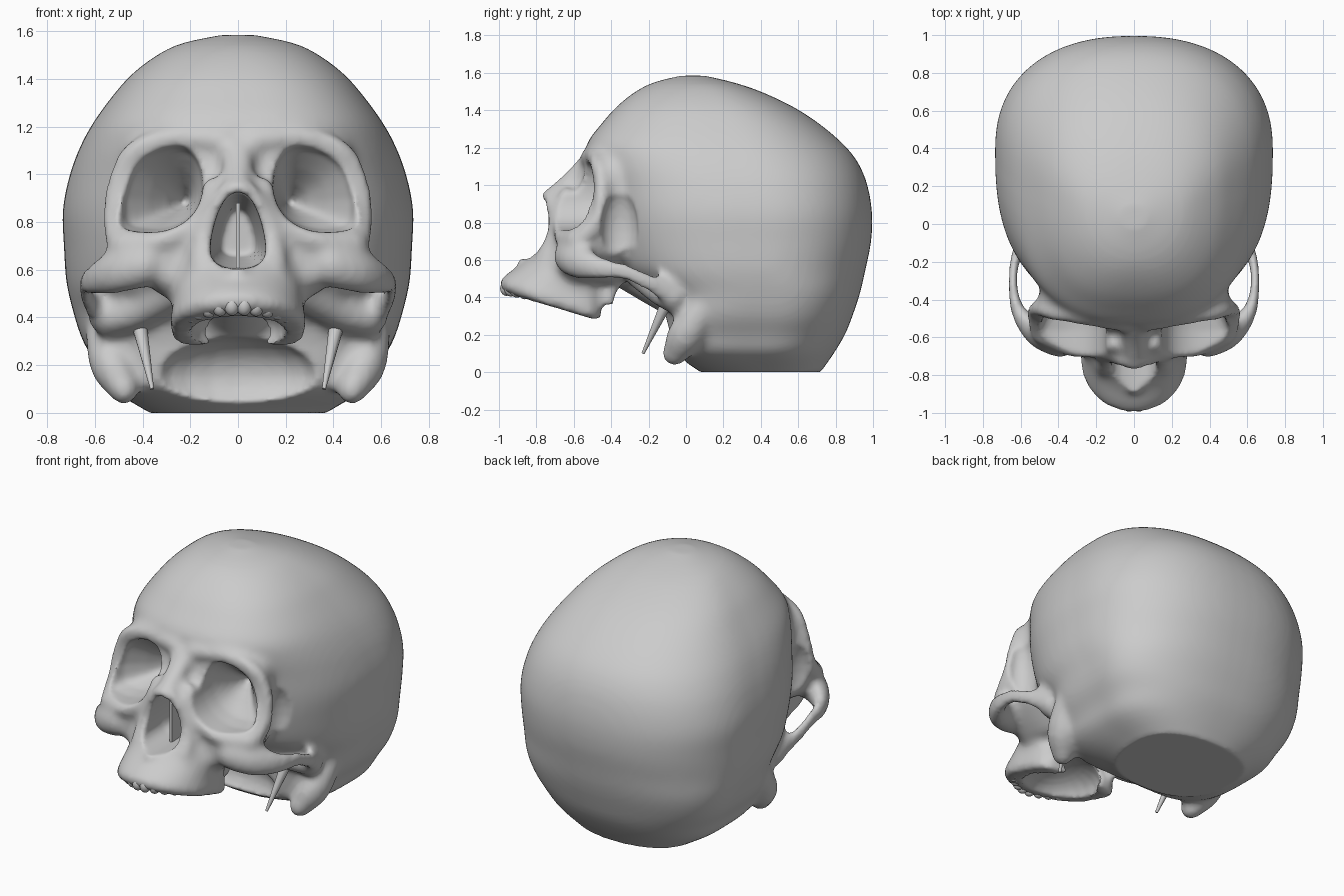
import bpy, bmesh, math
from mathutils import Vector, Matrix

if "Cube" in bpy.data.objects:
    bpy.data.objects.remove(bpy.data.objects["Cube"])

bone = bpy.data.materials.new("bone_grey")
bone.use_nodes = True
bone.diffuse_color = (0.6, 0.6, 0.6, 1)
bone.node_tree.nodes["Principled BSDF"].inputs["Base Color"].default_value = bone.diffuse_color


def spline(points, steps):
    """Catmull-Rom through tuples of equal length."""
    pts = [Vector(p) for p in points]
    out = []
    for i in range(len(pts) - 1):
        a, b, c, d = pts[max(i - 1, 0)], pts[i], pts[i + 1], pts[min(i + 2, len(pts) - 1)]
        for k in range(steps):
            t = k / steps
            out.append(b + (c - a) * (t / 2) + (2 * a - 5 * b + 4 * c - d) * (t * t / 2)
                       + (3 * b - a - 3 * c + d) * (t ** 3 / 2))
    return out + [pts[-1]]


def skin_rings(bm, rings):
    """Join rings of positions into a capped solid."""
    rows = [[bm.verts.new(p) for p in ring] for ring in rings]
    n = len(rows[0])
    for low, high in zip(rows, rows[1:]):
        for i in range(n):
            j = (i + 1) % n
            bm.faces.new((low[i], low[j], high[j], high[i]))
    bm.faces.new(rows[0][::-1])
    bm.faces.new(rows[-1])


def stack(bm, levels, mid, back_pow, tilt=0):
    """Horizontal slices: height, front y, back y, half width, front squareness."""
    rings = []
    for z, front, back, half, front_pow in spline(levels, 4):
        centre = front + mid * (back - front)
        ring = []
        for i in range(64):
            a = math.tau * i / 64
            c, s = math.cos(a), math.sin(a)
            p = 2 / (front_pow if s < 0 else back_pow)
            y = centre + math.copysign(abs(s) ** p, s) * (centre - front if s < 0 else back - centre)
            ring.append((math.copysign(abs(c) ** p, c) * half, y, z - tilt * (y + 0.75)))
        rings.append(ring)
    skin_rings(bm, rings)


def ball(bm, centre, size):
    m = Matrix.Translation(centre) @ Matrix.Diagonal((*size, 1))
    bmesh.ops.create_uvsphere(bm, u_segments=20, v_segments=12, radius=1, matrix=m)


def ridge(bm, points, squash=(1, 1, 1)):
    """Mirrored bar with round ends through points of x, y, z, radius."""
    path = spline(points, 5)
    spots = [(p.xyz, p.w) for p in path]
    caps = []
    for end, inner in ((path[0], path[1]), (path[-1], path[-2])):
        out = (end.xyz - inner.xyz).normalized()
        caps.append([(end.xyz + out * end.w * math.sin(a), end.w * math.cos(a)) for a in (.45, .9, 1.3)])
    spots = caps[0][::-1] + spots + caps[1]
    rings, u = [], Vector((.3, .5, .8))
    for i, (centre, radius) in enumerate(spots):
        along = (spots[min(i + 1, len(spots) - 1)][0] - spots[max(i - 1, 0)][0]).normalized()
        u = (u - along * u.dot(along)).normalized()
        v = along.cross(u)
        ring = []
        for k in range(14):
            a = math.tau * k / 14
            offset = (u * math.cos(a) + v * math.sin(a)) * radius
            ring.append([c + o * q for c, o, q in zip(centre, offset, squash)])
        rings.append(ring)
    skin_rings(bm, rings)
    if any(abs(p[0]) > .001 for p in points):
        skin_rings(bm, [[(-x, y, z) for x, y, z in ring[::-1]] for ring in rings])


def finish(bm, name):
    bmesh.ops.recalc_face_normals(bm, faces=bm.faces)
    mesh = bpy.data.meshes.new(name)
    bm.to_mesh(mesh)
    bm.free()
    ob = bpy.data.objects.new(name, mesh)
    bpy.context.collection.objects.link(ob)
    mesh.materials.append(bone)
    return ob


def smooth(ob):
    bpy.ops.object.select_all(action="DESELECT")
    ob.select_set(True)
    bpy.context.view_layer.objects.active = ob
    bpy.ops.object.shade_smooth_by_angle(angle=math.radians(50))


skull = bmesh.new()
# Braincase
stack(skull, [(-.05, .1, .68, .3, 2.3), (0, .08, .72, .37, 2.5), (.1, -.07, .79, .53, 4),
              (.2, -.1, .85, .59, 4), (.3, -.11, .89, .65, 4), (.42, -.17, .93, .69, 3.2),
              (.55, -.36, .96, .72, 2.6), (.7, -.42, .99, .73, 2.6), (.85, -.45, .995, .735, 2.6),
              (1, -.48, .97, .705, 2.6), (1.12, -.52, .92, .66, 2.6), (1.22, -.53, .84, .605, 2.6),
              (1.33, -.45, .71, .525, 2.6), (1.42, -.37, .57, .445, 2.5), (1.5, -.27, .4, .34, 2.3),
              (1.55, -.17, .25, .235, 2), (1.585, -.03, .1, .07, 2)], .58, 2.3)
# Face block behind the sockets
stack(skull, [(.48, -.68, -.3, .3, 3), (.55, -.71, -.25, .4, 3), (.62, -.7, -.2, .48, 3),
              (.7, -.69, -.15, .52, 3), (.8, -.66, -.15, .53, 2.8), (.95, -.58, -.15, .505, 2.6),
              (1.08, -.54, -.15, .49, 2.6), (1.17, -.51, -.1, .43, 2.4), (1.26, -.43, -.1, .3, 2)], .4, 2.5)
# Upper jaw, sloping down to the back
stack(skull, [(.36, -.97, -.46, .28, 2.1), (.4, -1, -.45, .285, 2.1), (.46, -.96, -.45, .275, 2.1),
              (.54, -.88, -.45, .27, 2.1), (.62, -.82, -.45, .26, 2.1), (.72, -.76, -.45, .24, 2.1)],
      .55, 5, tilt=.3)
# Cheekbone and arch
ridge(skull, [(.4, -.62, .62, .09), (.52, -.57, .59, .085), (.61, -.47, .56, .06), (.64, -.34, .54, .045),
              (.635, -.22, .49, .045), (.6, -.1, .43, .055)], (.6, 1, 1.1))
# Brow and outer socket rim
ridge(skull, [(.06, -.53, 1.14, .045), (.28, -.495, 1.155, .04), (.43, -.465, 1.1, .045),
              (.505, -.45, .98, .04), (.525, -.47, .82, .045), (.49, -.57, .7, .06)])
# Lower socket rim
ridge(skull, [(.49, -.59, .71, .05), (.33, -.665, .72, .04), (.18, -.67, .8, .04), (.11, -.64, .95, .04)])
# Nose bridge, opening sides and spine
ridge(skull, [(0, -.53, 1.1, .06), (0, -.62, 1.02, .05), (0, -.745, .935, .035)], (1.3, 1, 1))
ridge(skull, [(.04, -.73, .94, .035), (.1, -.7, .85, .045), (.145, -.7, .72, .05), (.15, -.75, .6, .06)])
ridge(skull, [(0, -.78, .58, .05), (0, -.89, .61, .025)])
# Bumps behind the ears
ridge(skull, [(.57, .08, .32, .08), (.53, 0, .2, .1), (.48, -.06, .1, .07)], (.9, 1, 1))
# Underside: central base, joint knobs, plates behind the palate, ear region
ridge(skull, [(0, -.36, .6, .13), (0, -.16, .47, .12), (0, 0, .38, .12)], (1.3, 1, 1))
ridge(skull, [(.17, -.38, .55, .06), (.19, -.4, .46, .05), (.21, -.41, .38, .035)], (.6, 1, 1))
ridge(skull, [(.25, -.24, .53, .09), (.42, -.13, .43, .08), (.55, -.07, .4, .08)])
skull = finish(skull, "skull")

# Cutter for the hollows
cut = bmesh.new()
socket = [(.505, .9), (.495, .79), (.42, .76), (.3, .765), (.2, .82), (.15, .92),
          (.16, 1.05), (.23, 1.13), (.36, 1.115), (.46, 1.04)]
nose = [(0, .6), (.07, .61), (.115, .65), (.115, .74), (.08, .86), (.03, .925)]
nose += [(-x, z) for x, z in nose[:0:-1]]


def funnel(outline, apex, depths):
    """Outline in x and z, shrinking towards an apex at each depth."""
    loop = spline(outline + outline[:1], 3)[:-1]
    skin_rings(cut, [[(apex[0] + (x - apex[0]) * s, y, apex[1] + (z - apex[1]) * s)
                      for x, z in loop] for y, s in depths])


for side in (1, -1):
    funnel([(side * x, z) for x, z in socket], (side * .21, .88),
           [(-.9, 1), (-.56, 1), (-.47, .88), (-.38, .57), (-.29, .3), (-.2, .08)])
    # Hollow of the temple, inside the arch
    ball(cut, (side * .54, -.355, .75), (.085, .1, .23))
funnel(nose, (0, .74), [(-1.1, 1), (-.6, .95), (-.3, .6)])
ball(cut, (0, -.66, .34), (.2, .27, .13))
# Recess between the ear bumps
ball(cut, (0, -.15, .15), (.36, .2, .17))
bmesh.ops.create_cube(cut, size=2, matrix=Matrix.Translation((0, 0, -1)))
cut = finish(cut, "hollow_cutter")
cut.hide_render = True


def modifier(kind, **settings):
    m = skull.modifiers.new(kind.lower(), kind)
    for key, value in settings.items():
        setattr(m, key, value)
    bpy.context.view_layer.objects.active = skull
    bpy.ops.object.modifier_apply(modifier=m.name)


# Blend the parts, carve the hollows, soften the rims
modifier("REMESH", mode="VOXEL", voxel_size=.024)
modifier("SMOOTH", factor=.5, iterations=5)
modifier("BOOLEAN", operation="DIFFERENCE", object=cut, solver="EXACT")
modifier("REMESH", mode="VOXEL", voxel_size=.014)
modifier("SMOOTH", factor=.5, iterations=3)
bpy.data.objects.remove(cut)
smooth(skull)

# Worn tooth stumps along the jaw edge
teeth = bmesh.new()
for i in range(8):
    a = math.radians(6 + 12 * i)
    x, y = .245 * math.sin(a), -.72 - .24 * math.cos(a)
    for side in (1, -1):
        ball(teeth, (side * x, y + .012 * i, .385 - .3 * (y + .75)), (.032, .035, .04))
smooth(finish(teeth, "tooth_stumps"))

# Wall inside the nose
wall = bmesh.new()
bmesh.ops.create_cube(wall, size=1, matrix=Matrix.Translation((0, -.48, .74)) @ Matrix.Diagonal((.015, .38, .28, 1)))
finish(wall, "nasal_wall")

# Thin spikes under the ears
for side, label in ((1, "left"), (-1, "right")):
    spike = bmesh.new()
    top, tip = Vector((side * .42, -.09, .4)), Vector((side * .36, -.23, .1))
    axis = tip - top
    turn = axis.to_track_quat("Z", "Y").to_matrix().to_4x4()
    bmesh.ops.create_cone(spike, cap_ends=True, segments=12, radius1=.035, radius2=.008, depth=axis.length,
                          matrix=Matrix.Translation((top + tip) / 2) @ turn)
    smooth(finish(spike, label + "_spike"))
